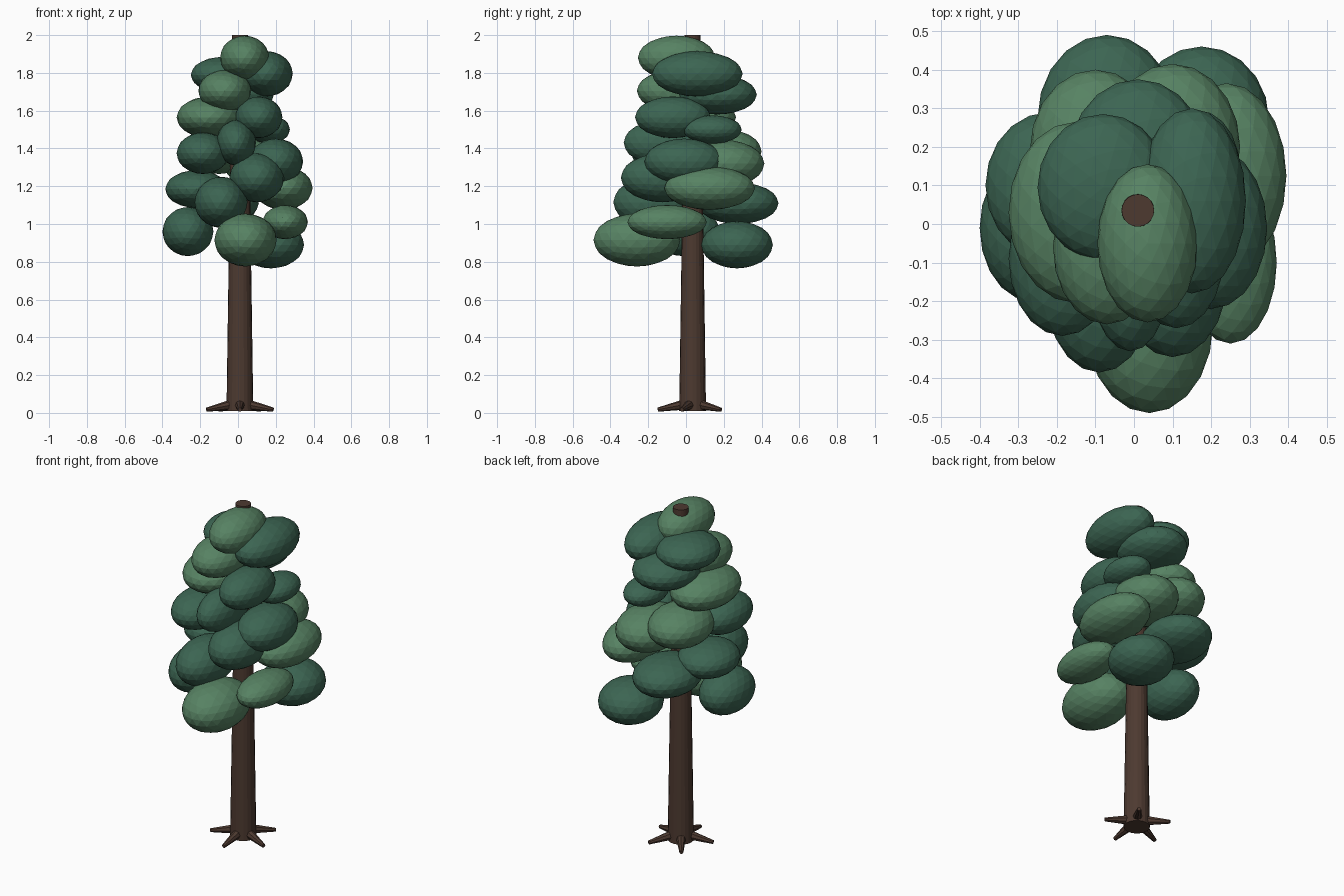
import bpy
from math import cos, sin, radians
from mathutils import Vector


def material(name, color):
    m = bpy.data.materials.new(name)
    m.diffuse_color = (*color, 1)
    return m


BARK = material("bark", (0.075, 0.042, 0.03))
DARK = material("dark_leaves", (0.045, 0.13, 0.085))
LIGHT = material("light_leaves", (0.095, 0.225, 0.125))


def cone(name, start, end, r1, r2, sides):
    a, b = Vector(start), Vector(end)
    bpy.ops.mesh.primitive_cone_add(vertices=sides, radius1=r1, radius2=r2,
                                    depth=(b - a).length, location=(a + b) / 2)
    o = bpy.context.object
    o.rotation_euler = (b - a).to_track_quat('Z', 'Y').to_euler()
    o.name = name
    o.data.materials.append(BARK)
    return o


def leaf_clump(name, mat, centre, radii):
    bpy.ops.mesh.primitive_ico_sphere_add(subdivisions=3, radius=1, location=centre)
    o = bpy.context.object
    o.name = name
    o.scale = radii
    o.data.materials.append(mat)


# Trunk
TX, TY = 0.01, 0.035
cone("trunk", (TX, TY, 0.01), (TX, TY, 2.0), 0.071, 0.042, 20)

# Five roots spread evenly, one to the front
for i in range(5):
    a = radians(-90 + 72 * i)
    d = Vector((cos(a), sin(a), 0))
    base = Vector((TX, TY, 0))
    cone(f"root_{i + 1}", base + d * 0.04 + Vector((0, 0, 0.045)),
         base + d * 0.185 + Vector((0, 0, 0.017)), 0.028, 0.011, 8)

# Foliage clumps, top to bottom: centre, radii
LIGHT_CLUMPS = [
    ((0.035, -0.05, 1.88), (0.13, 0.205, 0.117)),
    ((-0.07, -0.06, 1.705), (0.14, 0.20, 0.11)),
    ((-0.15, 0.03, 1.565), (0.175, 0.235, 0.11)),
    ((-0.10, 0.19, 1.385), (0.17, 0.21, 0.12)),
    ((0.10, 0.20, 1.32), (0.175, 0.215, 0.125)),
    ((0.24, 0.125, 1.19), (0.155, 0.24, 0.115)),
    ((0.25, -0.10, 1.01), (0.12, 0.21, 0.09)),
    ((0.04, -0.26, 0.915), (0.165, 0.23, 0.14)),
]
DARK_CLUMPS = [
    ((0.15, 0.06, 1.795), (0.14, 0.24, 0.12)),
    ((-0.08, 0.095, 1.79), (0.17, 0.19, 0.095)),
    ((0.01, 0.165, 1.685), (0.18, 0.21, 0.105)),
    ((0.11, -0.07, 1.565), (0.125, 0.20, 0.11)),
    ((0.165, 0.14, 1.50), (0.11, 0.155, 0.075)),
    ((-0.01, -0.125, 1.43), (0.105, 0.205, 0.12)),
    ((-0.185, -0.09, 1.375), (0.14, 0.20, 0.11)),
    ((0.20, -0.01, 1.33), (0.145, 0.21, 0.122)),
    ((0.10, -0.125, 1.245), (0.145, 0.22, 0.13)),
    ((-0.22, 0.10, 1.185), (0.165, 0.19, 0.10)),
    ((-0.09, -0.17, 1.115), (0.14, 0.215, 0.135)),
    ((-0.07, 0.275, 1.11), (0.18, 0.215, 0.11)),
    ((-0.265, -0.01, 0.96), (0.135, 0.19, 0.13)),
    ((0.175, 0.27, 0.89), (0.175, 0.19, 0.125)),
]
for label, mat, clumps in (("light_leaf_clump", LIGHT, LIGHT_CLUMPS),
                           ("dark_leaf_clump", DARK, DARK_CLUMPS)):
    for i, (centre, radii) in enumerate(clumps):
        leaf_clump(f"{label}_{i + 1}", mat, centre, radii)
